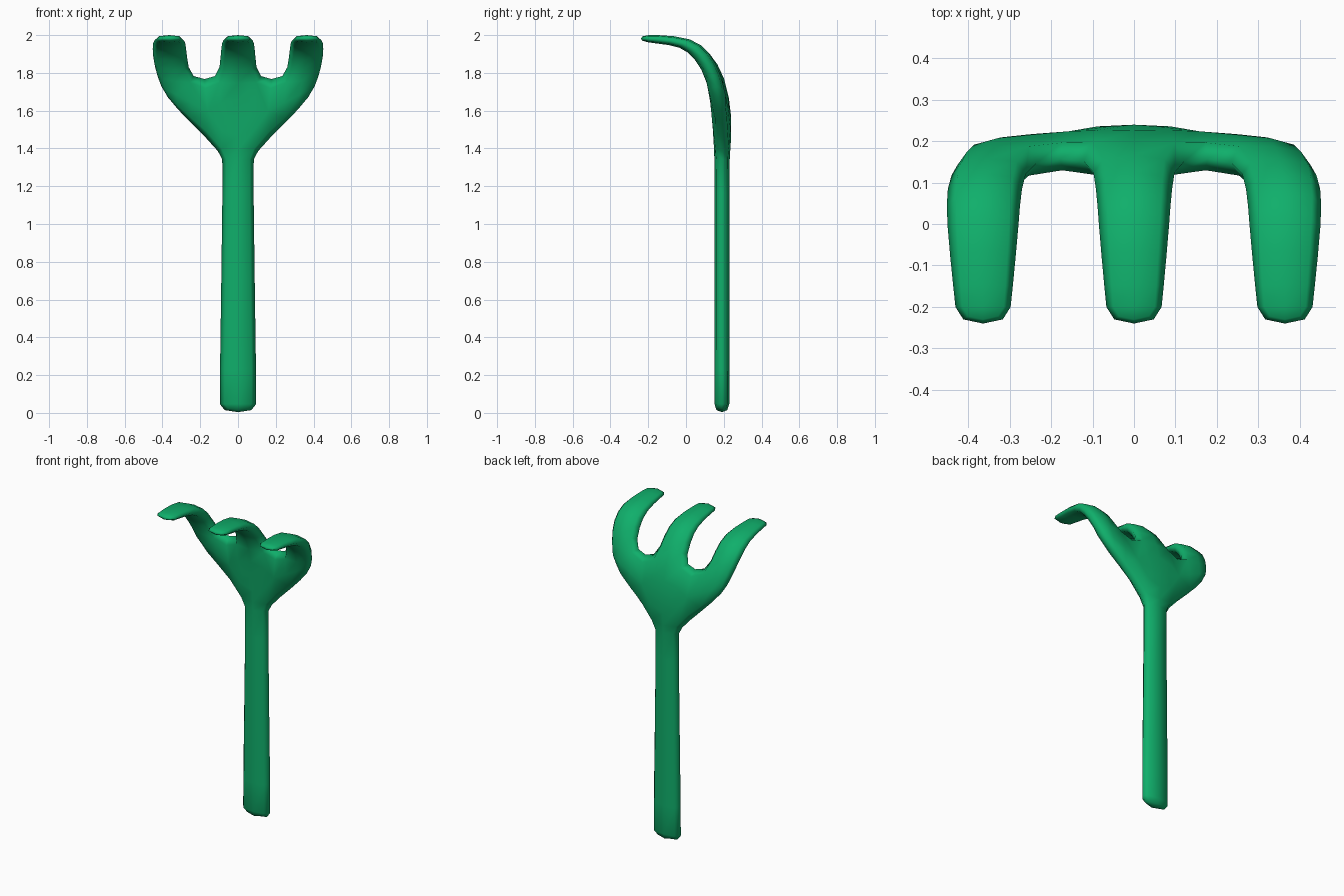
import bpy, bmesh

if "Cube" in bpy.data.objects:
    bpy.data.objects.remove(bpy.data.objects["Cube"])

green = bpy.data.materials.new("garden green")
green.diffuse_color = (0.005, 0.43, 0.147, 1)
green.use_nodes = True
green.node_tree.nodes["Principled BSDF"].inputs["Base Color"].default_value = green.diffuse_color

# Cage points of the right half: x, (front y, z), (back y, z)
P = {
    # handle edge, bottom to top
    "h0": (.094, (.152, .004), (.228, .004)),
    "h1": (.098, (.15, .09), (.23, .09)),
    "h2": (.079, (.15, 1.31), (.23, 1.31)),
    # palm
    "m0": (.088, (.15, 1.375), (.233, 1.375)),
    "mM": (.10, (.14, 1.56), (.246, 1.56)),
    "m1": (.105, (.115, 1.755), (.207, 1.78)),
    "g0": (.25, (.15, 1.535), (.234, 1.535)),
    "o0": (.382, (.13, 1.68), (.213, 1.67)),
    "o1": (.428, (.11, 1.77), (.185, 1.79)),
    "i1": (.25, (.112, 1.755), (.197, 1.78)),
}
# Tine rings shared by all tines: front, back, middle half width, outer tine x range
rings = [
    ((.05, 1.875), (.125, 1.91), .091, .272, .452),
    ((-.03, 1.94), (.03, 1.985), .085, .278, .451),
    ((-.16, 1.956), (-.16, 2.003), .071, .293, .435),
    ((-.24, 1.968), (-.24, 1.996), .062, .302, .426),
]
for k, (f, b, m, i, o) in enumerate(rings, 2):
    P[f"m{k}"], P[f"i{k}"], P[f"o{k}"] = (m, f, b), (i, f, b), (o, f, b)

# Sheet faces: handle and middle tine span both halves, the rest is mirrored
sheet = []
centre = ["h0", "h1", "h2", "m0", "mM", "m1", "m2", "m3", "m4", "m5"]
for a, b in zip(centre, centre[1:]):
    sheet.append([(a, -1), (a, 1), (b, 1), (b, -1)])
half = [["m0", "g0", "i1", "m1", "mM"], ["g0", "o0", "o1", "i1"]]
half += [[f"i{k}", f"o{k}", f"o{k+1}", f"i{k+1}"] for k in range(1, 5)]
for loop in half:
    sheet.append([(n, 1) for n in loop])
    sheet.append([(n, -1) for n in reversed(loop)])

# Front and back skins, joined along every open edge
bm = bmesh.new()
front, back = {}, {}
for n, (x, f, b) in P.items():
    for s in (-1, 1):
        front[n, s] = bm.verts.new((s * x, *f))
        back[n, s] = bm.verts.new((s * x, *b))
edges = {(f[i - 1], f[i]) for f in sheet for i in range(len(f))}
for loop in sheet:
    bm.faces.new([front[k] for k in loop])
    bm.faces.new([back[k] for k in reversed(loop)])
for a, b in sorted(edges):
    if (b, a) not in edges:
        bm.faces.new([front[b], front[a], back[a], back[b]])
bmesh.ops.recalc_face_normals(bm, faces=bm.faces)
for f in bm.faces:
    f.smooth = True

mesh = bpy.data.meshes.new("hand_rake")
bm.to_mesh(mesh)
bm.free()
mesh.materials.append(green)
rake = bpy.data.objects.new("hand_rake", mesh)
bpy.context.collection.objects.link(rake)

# Soft rounding
sub = rake.modifiers.new("rounding", 'SUBSURF')
sub.levels = sub.render_levels = 1
sub.use_limit_surface = False
